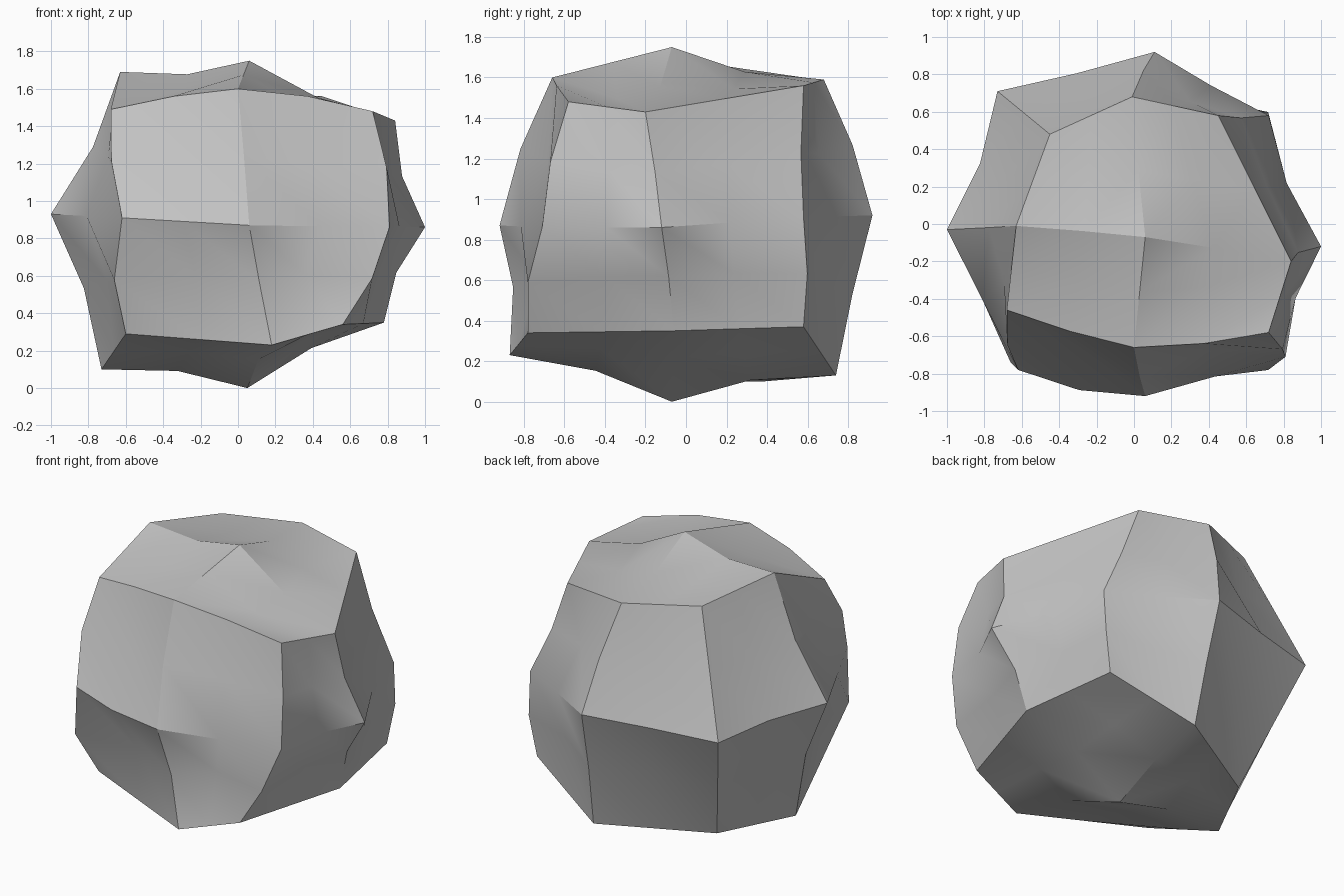
import bpy
import bmesh
from itertools import product
from math import floor, ceil, radians
from mathutils import Vector

default_cube = bpy.data.objects.get("Cube")
if default_cube:
    bpy.data.objects.remove(default_cube, do_unlink=True)

# Control cage: three layers, each with a front, middle and back row from -x to +x
core = (0, 0, .87)
bottom_layer = [
    [(-.6, -.58, .29), (.18, -.87, .23), (.56, -.78, .34)],
    [(-.73, -.09, .1), (.05, -.07, 0), (.78, -.06, .35)],
    [(-.49, .38, .1), (.15, .74, .13), (.67, .58, .37)],
]
middle_layer = [
    [(-.62, -.78, .91), (.06, -.92, .87), (.81, -.71, .86)],
    [(-1, -.03, .93), core, (1, -.12, .86)],
    [(-.73, .71, .88), (.11, .92, .92), (.72, .58, .91)],
]
top_layer = [
    [(-.68, -.46, 1.49), (0, -.66, 1.6), (.72, -.58, 1.48)],
    [(-.63, -.01, 1.69), (.06, -.07, 1.75), (.84, -.2, 1.43)],
    [(-.45, .48, 1.61), (-.01, .68, 1.59), (.45, .58, 1.56)],
]
cage = [bottom_layer, middle_layer, top_layer]

# Individual chips: cube position and how deep the stone is hollowed (negative bulges)
left, right, front, back, low, high = -1, 1, -1, 1, -1, 1
chips = {
    # front facet
    (0, front, high / 2): -.03,
    (left / 2, front, 0): -.04,
    (right / 2, front, 0): 0,
    (left / 2, front, low / 2): .07,
    (right / 2, front, low / 2): .1,
    # back facet
    (0, back, high / 2): -.025,
    (0, back, low / 2): .01,
    (left / 2, back, 0): .01,
    (right / 2, back, 0): .01,
    # side and top ridges
    (left, front / 2, 0): 0,
    (0, front / 2, high): 0,
    (right / 2, front / 2, high): .09,
    # outer edges
    (left, front, low / 2): -.08,
    (left, front, high / 2): -.04,
    (right, front, low / 2): -.05,
    (right, front, high / 2): -.04,
    (left / 2, front, high): -.02,
    (right / 2, front, high): -.03,
    (right, back, high / 2): .02,
    (right, back, low / 2): -.03,
}


def rock_point(co):
    """Map a point of the cube surface onto the chipped rock surface."""
    place = tuple(round(2 * c) / 2 for c in co)
    steps = [(floor(p + 1), ceil(p + 1)) for p in place]
    corners = list(product(*steps))
    point = sum((Vector(cage[k][j][i]) for i, j, k in corners), Vector()) / len(corners)
    # Hollow the facets slightly between the cage points, but not on the outer edges
    between = any(p % 1 for p in place)
    on_outer_edge = sum(abs(p) == 1 for p in place) >= 2
    depth = chips.get(place, .045 if between and not on_outer_edge else 0)
    return point - (point - Vector(core)).normalized() * depth


# Rock body
bm = bmesh.new()
bmesh.ops.create_cube(bm, size=2)
bmesh.ops.subdivide_edges(bm, edges=bm.edges[:], cuts=3, use_grid_fill=True)
for vert in bm.verts:
    vert.co = rock_point(vert.co)
bmesh.ops.recalc_face_normals(bm, faces=bm.faces[:])
mesh = bpy.data.meshes.new("rock")
bm.to_mesh(mesh)
bm.free()
rock = bpy.data.objects.new("rock", mesh)
bpy.context.collection.objects.link(rock)

# Stone colour
stone = bpy.data.materials.new("grey stone")
stone.use_nodes = True
colour = (.54, .54, .54, 1)
stone.diffuse_color = colour
stone.node_tree.nodes["Principled BSDF"].inputs["Base Color"].default_value = colour
mesh.materials.append(stone)

# Soft facets with crisp ridges
bpy.ops.object.select_all(action="DESELECT")
rock.select_set(True)
bpy.context.view_layer.objects.active = rock
bpy.ops.object.shade_smooth_by_angle(angle=radians(30))
